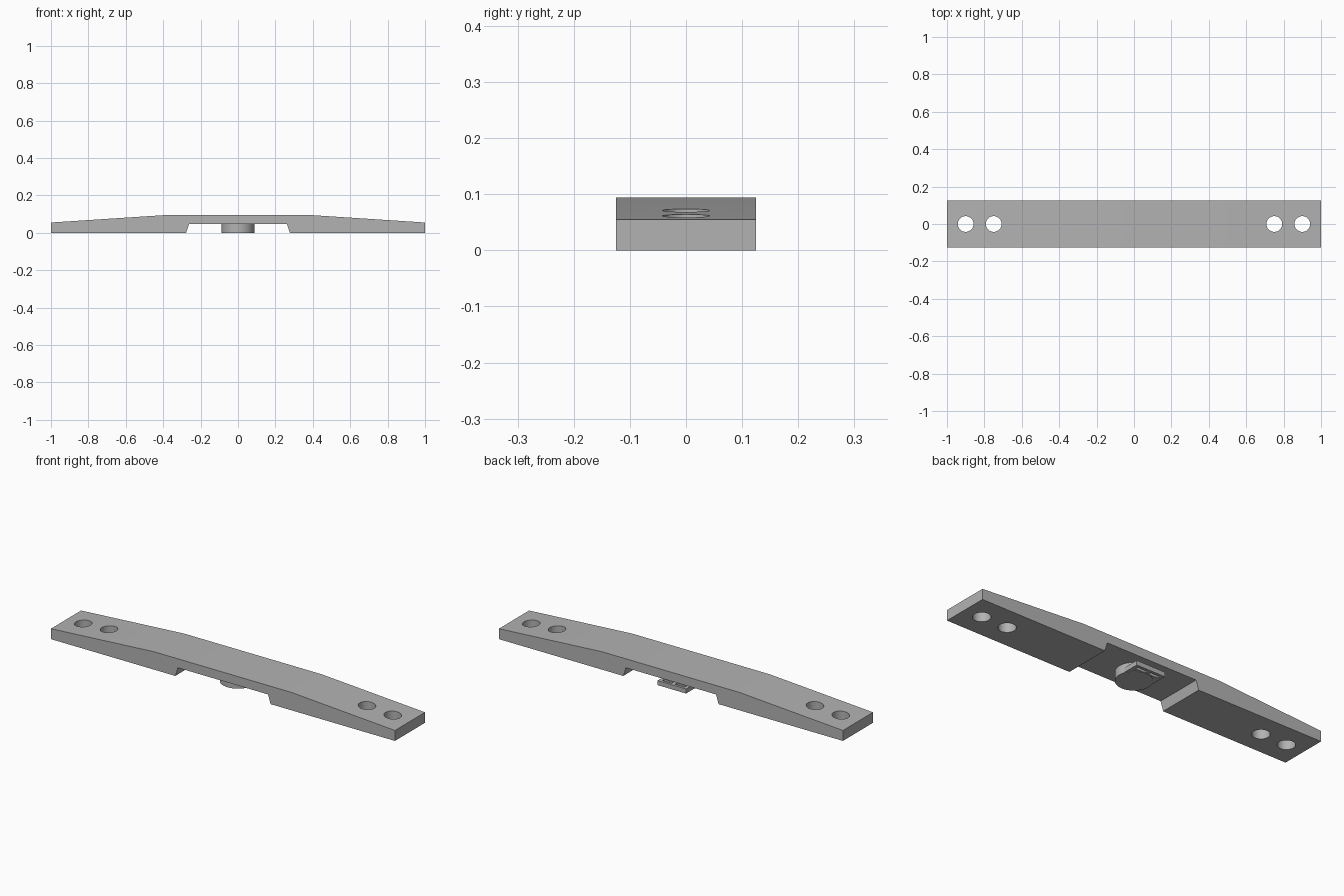
import bpy
import bmesh

cube = bpy.data.objects.get("Cube")
if cube:
    bpy.data.objects.remove(cube, do_unlink=True)

GREY = (0.45, 0.45, 0.45, 1)
metal = bpy.data.materials.new("plain grey")
metal.use_nodes = True
metal.diffuse_color = GREY
metal.node_tree.nodes["Principled BSDF"].inputs["Base Color"].default_value = GREY


def box(name, lo, hi):
    size = [b - a for a, b in zip(lo, hi)]
    bpy.ops.mesh.primitive_cube_add(size=1, location=[(a + b) / 2 for a, b in zip(lo, hi)])
    ob = bpy.context.object
    ob.name = name
    ob.scale = size
    bpy.ops.object.transform_apply(location=True, rotation=False, scale=True)
    ob.data.materials.append(metal)
    return ob


def cylinder(name, x, radius, z0, z1):
    bpy.ops.mesh.primitive_cylinder_add(vertices=48, radius=radius, depth=z1 - z0,
                                        location=(x, 0, (z0 + z1) / 2))
    ob = bpy.context.object
    ob.name = name
    ob.data.materials.append(metal)
    return ob


def cut(target, cutter):
    cutter.hide_render = True
    mod = target.modifiers.new("cut", 'BOOLEAN')
    mod.operation = 'DIFFERENCE'
    mod.solver = 'EXACT'
    mod.object = cutter
    bpy.context.view_layer.objects.active = target
    bpy.ops.object.modifier_apply(modifier=mod.name)
    bpy.data.objects.remove(cutter, do_unlink=True)


def smooth(ob):
    bpy.ops.object.select_all(action='DESELECT')
    ob.select_set(True)
    bpy.context.view_layer.objects.active = ob
    bpy.ops.object.shade_smooth_by_angle(angle=0.5)


# Long bar: half profile mirrored in x, extruded in y
half = [(0.262, 0.047), (0.277, 0), (1, 0), (1, 0.055), (0.4, 0.094)]
profile = half + [(-x, z) for x, z in reversed(half)]
bm = bmesh.new()
face = bm.faces.new([bm.verts.new((x, -0.125, z)) for x, z in profile])
grown = bmesh.ops.extrude_face_region(bm, geom=[face])["geom"]
bmesh.ops.translate(bm, vec=(0, 0.25, 0),
                    verts=[v for v in grown if isinstance(v, bmesh.types.BMVert)])
bmesh.ops.recalc_face_normals(bm, faces=bm.faces)
mesh = bpy.data.meshes.new("bar")
bm.to_mesh(mesh)
bm.free()
bar = bpy.data.objects.new("bar", mesh)
bpy.context.collection.objects.link(bar)
mesh.materials.append(metal)

# Two screw holes at each end
for x in (-0.9, -0.75, 0.75, 0.9):
    cut(bar, cylinder("hole_cutter", x, 0.042, -0.1, 0.2))
smooth(bar)

# Round boss under the middle
boss = cylinder("centre_boss", 0, 0.087, 0, 0.05)
smooth(boss)

# Slotted tab behind the boss
tab = box("slotted_tab", (-0.083, 0.03, 0.001), (0.083, 0.118, 0.025))
for side in (-1, 1):
    xs = sorted((side * 0.01, side * 0.065))
    cut(tab, box("slot_cutter", (xs[0], 0.088, -0.1), (xs[1], 0.104, 0.1)))
